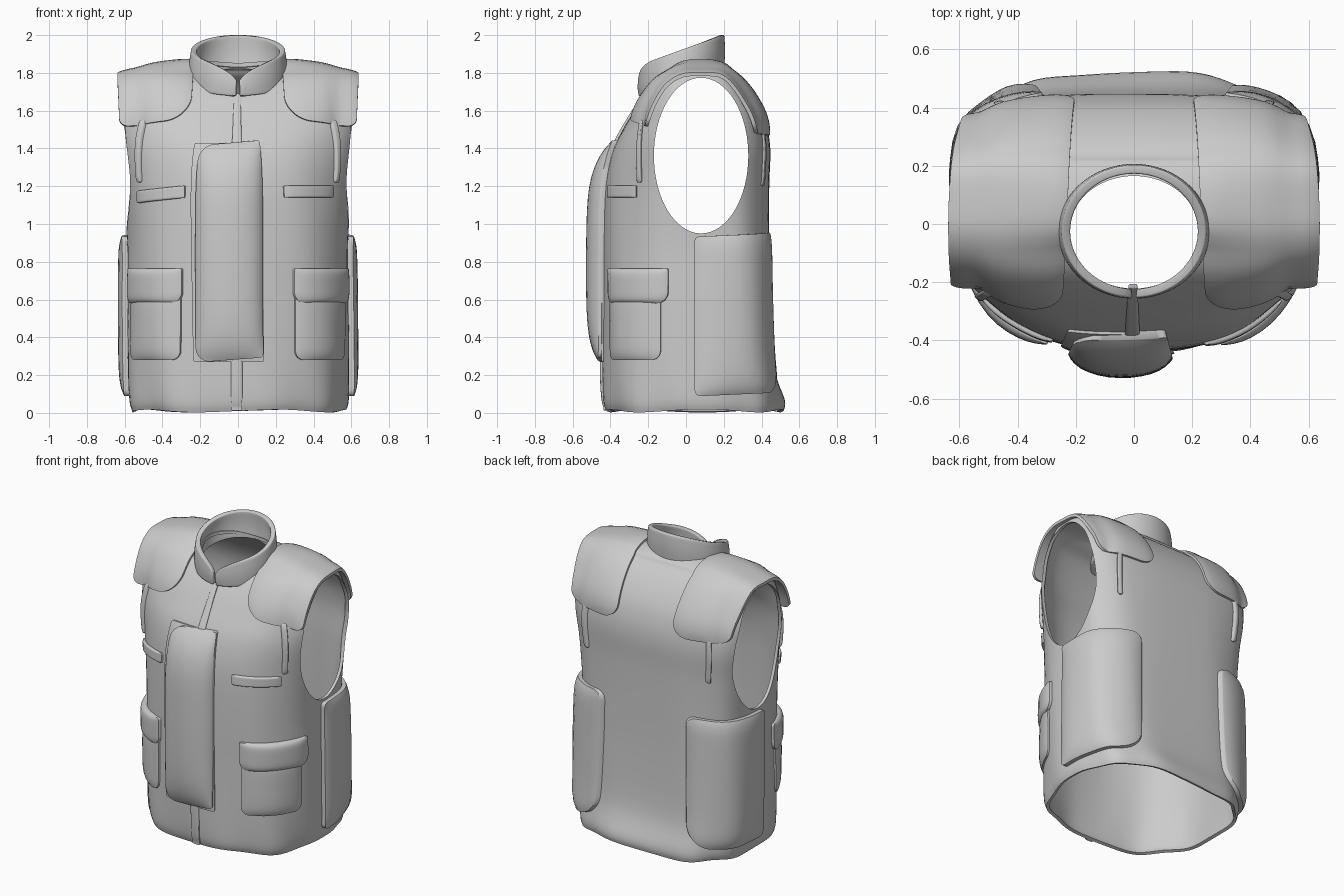
import bpy, bmesh, math
from mathutils import Vector
from mathutils.bvhtree import BVHTree

if "Cube" in bpy.data.objects:
    bpy.data.objects.remove(bpy.data.objects["Cube"])

YC = 0.08


def finish(bm, name, angle=40):
    bmesh.ops.recalc_face_normals(bm, faces=bm.faces)
    me = bpy.data.meshes.new(name)
    bm.to_mesh(me)
    bm.free()
    ob = bpy.data.objects.new(name, me)
    bpy.context.collection.objects.link(ob)
    select(ob)
    bpy.ops.object.shade_smooth_by_angle(angle=math.radians(angle))
    return ob


def select(ob):
    bpy.ops.object.select_all(action='DESELECT')
    bpy.context.view_layer.objects.active = ob
    ob.select_set(True)


def spow(a, p):
    return math.copysign(abs(a) ** p, a)


# Torso profile: z, half width, front y, back y, front roundness, back roundness
PROFILE = [
    (0.01, .565, -.42, .515, 2.5, 3.0), (0.07, .58, -.435, .52, 2.5, 3.0),
    (0.25, .585, -.44, .465, 2.5, 3.4), (0.60, .585, -.44, .445, 2.5, 3.5),
    (0.90, .585, -.44, .44, 2.5, 3.5), (1.20, .612, -.43, .44, 2.4, 3.5),
    (1.40, .645, -.385, .445, 2.5, 3.5), (1.55, .65, -.305, .418, 2.9, 3.6),
    (1.66, .635, -.235, .365, 3.5, 3.7), (1.75, .615, -.16, .295, 4, 4),
    (1.80, .59, -.08, .235, 4, 4), (1.83, .43, -.05, .21, 3, 3),
    (1.86, .20, -.04, .15, 2, 2)]


def catmull(a, b, c, d, t):
    return tuple(.5 * (2*q + (r-p)*t + (2*p-5*q+4*r-s)*t*t + (3*q-p-3*r+s)*t**3)
                 for p, q, r, s in zip(a, b, c, d))


def build_torso():
    bm = bmesh.new()
    rows, n, seg = [], len(PROFILE), 96
    for k in range(n - 1):
        quad = [PROFILE[min(max(k + o, 0), n - 1)] for o in (-1, 0, 1, 2)]
        rows += [catmull(*quad, j / 4) for j in range(4)]
    rows.append(PROFILE[-1])
    rings = []
    for z, hw, yf, yb, nf, nb in rows:
        ring = []
        for i in range(seg):
            th = 2 * math.pi * i / seg
            s, c = math.sin(th), math.cos(th)
            p, d = (2 / nf, YC - yf) if c > 0 else (2 / nb, yb - YC)
            # soft cloth folds, strongest at the hem
            f = 1 + (.004 + .012 * math.exp(-z * 5)) * math.sin(9 * th + 3 * z) * (z < 1.5)
            ring.append(bm.verts.new((hw * spow(s, p) * f, YC - d * spow(c, p) * f,
                                      z + .008 * math.exp(-z * 9) * math.sin(5 * th))))
        rings.append(ring)
    for a, b in zip(rings, rings[1:]):
        for i in range(seg):
            j = (i + 1) % seg
            bm.faces.new((a[i], a[j], b[j], b[i]))
    bm.faces.new(rings[-1])
    bmesh.ops.recalc_face_normals(bm, faces=bm.faces)
    tree = BVHTree.FromBMesh(bm)
    return finish(bm, "vest_body"), tree


body, tree = build_torso()


# Neck and arm openings
def cutter(name, loc, rot, scale):
    bpy.ops.mesh.primitive_cylinder_add(vertices=64, radius=1, depth=2, location=loc, rotation=rot)
    ob = bpy.context.object
    ob.name, ob.scale, ob.hide_render = name, scale, True
    return ob


cuts = [cutter("arm_cutter", (0, .08, 1.362), (0, math.pi / 2, 0), (.412, .25, 1)),
        cutter("neck_cutter", (0, -.03, 1.8), (0, 0, 0), (.225, .195, .3))]
sol = body.modifiers.new("cloth", 'SOLIDIFY')
sol.thickness, sol.offset = .02, -1
for c in cuts:
    m = body.modifiers.new("opening", 'BOOLEAN')
    m.object, m.operation, m.solver = c, 'DIFFERENCE', 'EXACT'
select(body)
for m in list(body.modifiers):
    bpy.ops.object.modifier_apply(modifier=m.name)
for c in cuts:
    bpy.data.objects.remove(c)
bpy.ops.object.shade_smooth_by_angle(angle=math.radians(40))


# Ray projections that lay a flat (u, v) pattern onto the torso
def around(u, v):
    th = u / .55
    out = Vector((math.sin(th), -math.cos(th), 0))
    hit = tree.ray_cast(Vector((0, .05, max(v, .03))) + out * 3, -out)[0]
    hit.z = v
    return hit, out


def over_shoulder(u, v):
    al = v / .4
    out = Vector((0, math.sin(al), math.cos(al)))
    x = math.copysign(min(abs(u), .54), u)
    hit = tree.ray_cast(Vector((x, .1, 1.45)) + out * 3, -out)[0]
    over = max(abs(u) - .45, 0)                  # outer edge droops and tucks in
    hit.x = u - math.copysign(over * .15 * out.y ** 2, u)
    return hit - out * over * .13 * out.z, out


# Cloth patch: rounded rectangle, corner radii = (low-left, low-right, top-left, top-right)
def patch(name, u0, u1, v0, v1, radii=(.01,) * 4, lift=.015, puff=0, proj=around,
          skew=0, shear=0, nu=16, nv=24):
    bm = bmesh.new()
    layers = [[], []]
    hh, vc, uc = (v1 - v0) / 2, (v0 + v1) / 2, (u0 + u1) / 2

    def inset(r, dist):
        return r - math.sqrt(max(r * r - (r - dist) ** 2, 0)) if dist < r else 0

    for j in range(nv + 1):
        t = math.sin(math.pi / 2 * (2 * j / nv - 1))
        low, high = hh * (1 + t), hh * (1 - t)
        a = u0 + inset(radii[0], low) + inset(radii[2], high)
        b = u1 - inset(radii[1], low) - inset(radii[3], high)
        grid = [[], []]
        for i in range(nu + 1):
            s = math.sin(math.pi / 2 * (2 * i / nu - 1))
            u = (a + b) / 2 + (b - a) / 2 * s
            hit, out = proj(u + shear * t, vc + hh * t + skew * (u - uc))
            e = (1 - abs(s) ** 6) * (1 - abs(t) ** 10)
            dome = (1 - s * s) * (1 - t ** 4)
            top = lift * (.55 + .45 * e) + puff * dome
            grid[0].append(bm.verts.new(hit + out * top))
            grid[1].append(bm.verts.new(hit - out * .006))
        layers[0].append(grid[0])
        layers[1].append(grid[1])
    for g in layers:
        for j in range(nv):
            for i in range(nu):
                bm.faces.new((g[j][i], g[j][i+1], g[j+1][i+1], g[j+1][i]))

    def rim(g):
        return (g[0] + [r[-1] for r in g[1:]] + g[-1][-2::-1] + [r[0] for r in g[-2:0:-1]])

    o, n = rim(layers[0]), rim(layers[1])
    for i in range(len(o)):
        k = (i + 1) % len(o)
        bm.faces.new((o[i], o[k], n[k], n[i]))
    return finish(bm, name, 50)


# Front closure: placket, backing flap and padded front panel
patch("placket", -.04, .025, .012, 1.69, lift=.014, nv=70)
patch("front_backing", -.265, .14, .27, 1.43, lift=.018, shear=-.01, nv=40)
patch("front_panel", -.235, .14, .28, 1.43, (.08, .02, .08, .015), lift=.05, puff=.038,
      skew=.07, nv=36)

# Mirrored pockets, straps, side panels and shoulder pads
for side, sg in (("right", 1), ("left", -1)):
    def pair(name, u0, u1, v0, v1, radii=(.01,) * 4, skew=0, shear=0, **kw):
        if sg < 0:
            u0, u1 = -u1, -u0
            radii = (radii[1], radii[0], radii[3], radii[2])
        return patch(side + "_" + name, u0, u1, v0, v1, radii,
                     skew=skew * sg, shear=shear * sg, **kw)

    pair("pocket", .325, .69, .28, .64, (.05, .05, .01, .01), lift=.018, puff=.012)
    pair("pocket_flap", .315, .73, .58, .765, (.06, .06, .01, .01), lift=.03, puff=.01)
    # the left tab sits further out and tilts
    out = .04 * (sg < 0)
    pair("chest_tab", .265 + out, .56 + out, 1.14 - out * .4, 1.205 - out * .4,
         lift=.018, skew=-2.5 * out)
    pair("front_strap", .565, .593, 1.22, 1.55, lift=.02)
    pair("back_strap", 1.22, 1.245, 1.2, 1.52, lift=.02)
    pair("side_panel", .86, 1.36, .10, .945, (.03, .14, .02, .06), lift=.05, puff=.008,
         skew=.05, nv=32)
    pair("shoulder_pad", .225, .635, -.535, .60, (.14, .06, .12, .09), lift=.025, puff=.004,
         proj=over_shoulder, shear=-.025, skew=-.06, nv=48)

# Stand collar, open at the front with rounded ends
bm = bmesh.new()
cols, nr, nc = [], 8, 80
for i in range(nc + 1):
    ph = math.radians(2 + 356 * i / nc)
    end = min(ph, 2 * math.pi - ph) / math.radians(52)
    rnd = math.sqrt(max(1 - (1 - min(end, 1)) ** 2, 0))
    back = (1 - math.cos(ph)) / 2
    zb = 1.68 + .14 * back
    h = (.16 + .02 * back) * (.3 + .7 * rnd)
    col = []
    for j in range(nr + 1):
        t = j / nr
        r = .245 - .012 * t + .006 * math.sin(math.pi * t)
        y = -.025 - r * .86 * math.cos(ph) - .012 * t * math.cos(ph)
        col.append(bm.verts.new((r * math.sin(ph), y, zb + h * t)))
    cols.append(col)
for a, b in zip(cols, cols[1:]):
    for j in range(nr):
        bm.faces.new((a[j], b[j], b[j+1], a[j+1]))
collar = finish(bm, "collar", 50)
m = collar.modifiers.new("cloth", 'SOLIDIFY')
m.thickness, m.offset = .03, 0
m = collar.modifiers.new("soft_edge", 'BEVEL')
m.width, m.segments, m.limit_method = .01, 3, 'ANGLE'
